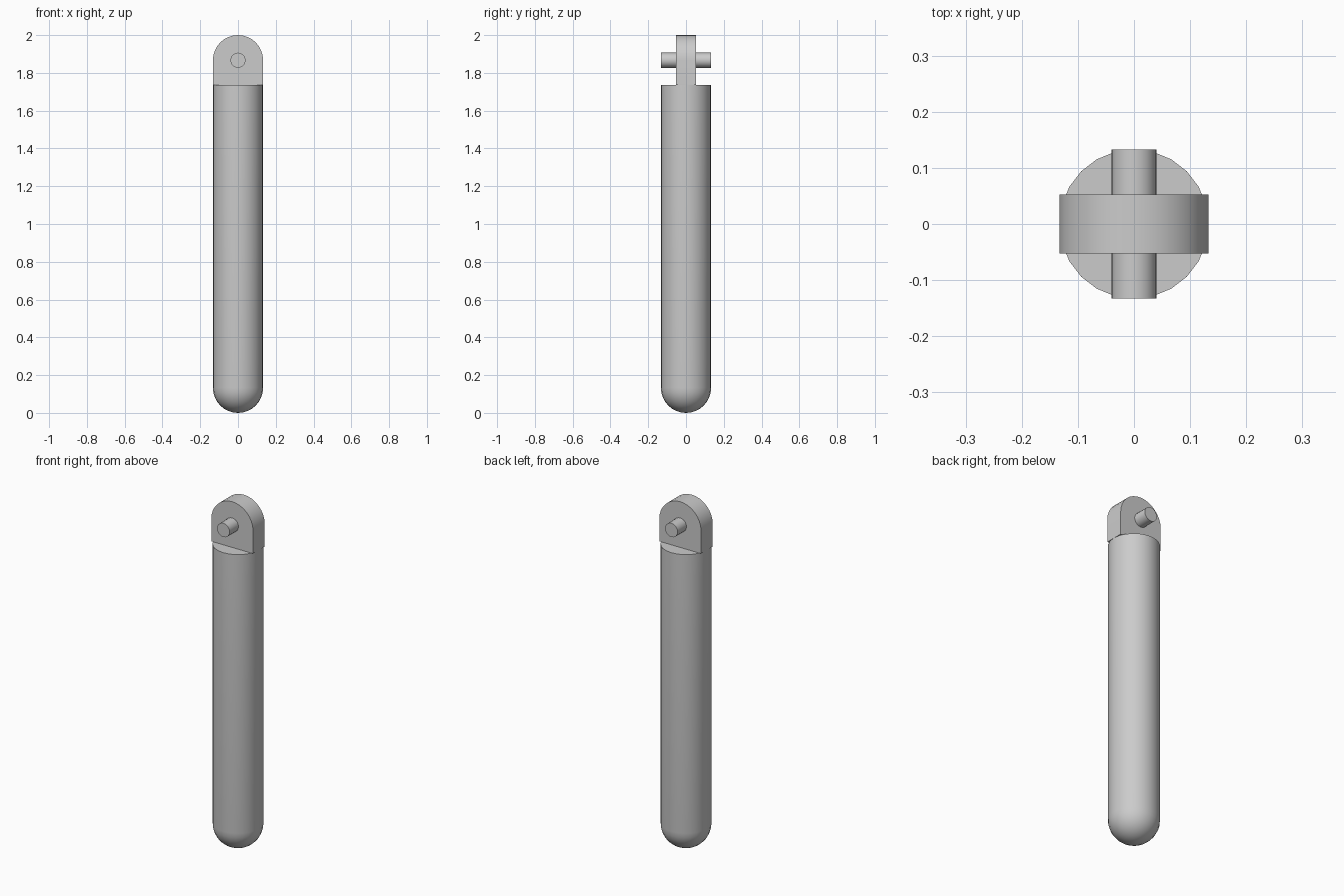
import bpy, bmesh
from math import sin, cos, pi, radians
from mathutils import Vector, Matrix

cube = bpy.data.objects.get("Cube")
if cube:
    bpy.data.objects.remove(cube, do_unlink=True)

R = 0.133              # body radius and lug half width
SHOULDER = 1.737       # flat top of the body
PIVOT = 2.0 - R        # height of the pin axis
LUG_HALF = 0.053       # half thickness of the lug
PIN_R = 0.04

steel = bpy.data.materials.new("grey_steel")
steel.use_nodes = True
color = (0.6, 0.6, 0.6, 1)
steel.diffuse_color = color
steel.node_tree.nodes["Principled BSDF"].inputs["Base Color"].default_value = color


def finish(name, bm):
    """Turn a bmesh into a smooth shaded object with sharp rims."""
    bmesh.ops.recalc_face_normals(bm, faces=bm.faces)
    mesh = bpy.data.meshes.new(name)
    bm.to_mesh(mesh)
    bm.free()
    mesh.materials.append(steel)
    obj = bpy.data.objects.new(name, mesh)
    bpy.context.collection.objects.link(obj)
    bpy.ops.object.select_all(action='DESELECT')
    obj.select_set(True)
    bpy.context.view_layer.objects.active = obj
    bpy.ops.object.shade_smooth_by_angle(angle=radians(35))
    return obj


# Rod body: half-round foot, straight shaft and flat shoulder, turned about z
bm = bmesh.new()
profile = [(R * sin(a), R - R * cos(a)) for a in (i * pi / 16 for i in range(9))]
profile += [(R, SHOULDER), (0, SHOULDER)]
verts = [bm.verts.new((x, 0, z)) for x, z in profile]
edges = [bm.edges.new(pair) for pair in zip(verts, verts[1:])]
bmesh.ops.spin(bm, geom=verts + edges, cent=(0, 0, 0), axis=(0, 0, 1),
               angle=2 * pi, steps=24)
bmesh.ops.remove_doubles(bm, verts=bm.verts, dist=0.0005)
finish("rod_body", bm)

# Hinge lug: round-topped plate across the shoulder
bm = bmesh.new()
outline = [(R, SHOULDER)]
outline += [(R * cos(i * pi / 16), PIVOT + R * sin(i * pi / 16)) for i in range(17)]
outline += [(-R, SHOULDER)]
face = bm.faces.new([bm.verts.new((x, -LUG_HALF, z)) for x, z in outline])
geom = bmesh.ops.extrude_face_region(bm, geom=[face])["geom"]
bmesh.ops.translate(bm, vec=Vector((0, 2 * LUG_HALF, 0)),
                    verts=[g for g in geom if isinstance(g, bmesh.types.BMVert)])
if not any(abs(f.normal.y) > 0.9 and f.calc_center_median().y < 0 for f in bm.faces):
    bm.faces.new([v for v in bm.verts if v.co.y < 0])
finish("hinge_lug", bm)

# Pivot pin: passes through the lug from front to back
bm = bmesh.new()
bmesh.ops.create_cone(bm, cap_ends=True, segments=20, radius1=PIN_R, radius2=PIN_R,
                      depth=2 * R,
                      matrix=Matrix.Translation((0, 0, PIVOT)) @ Matrix.Rotation(pi / 2, 4, 'X'))
finish("pivot_pin", bm)
